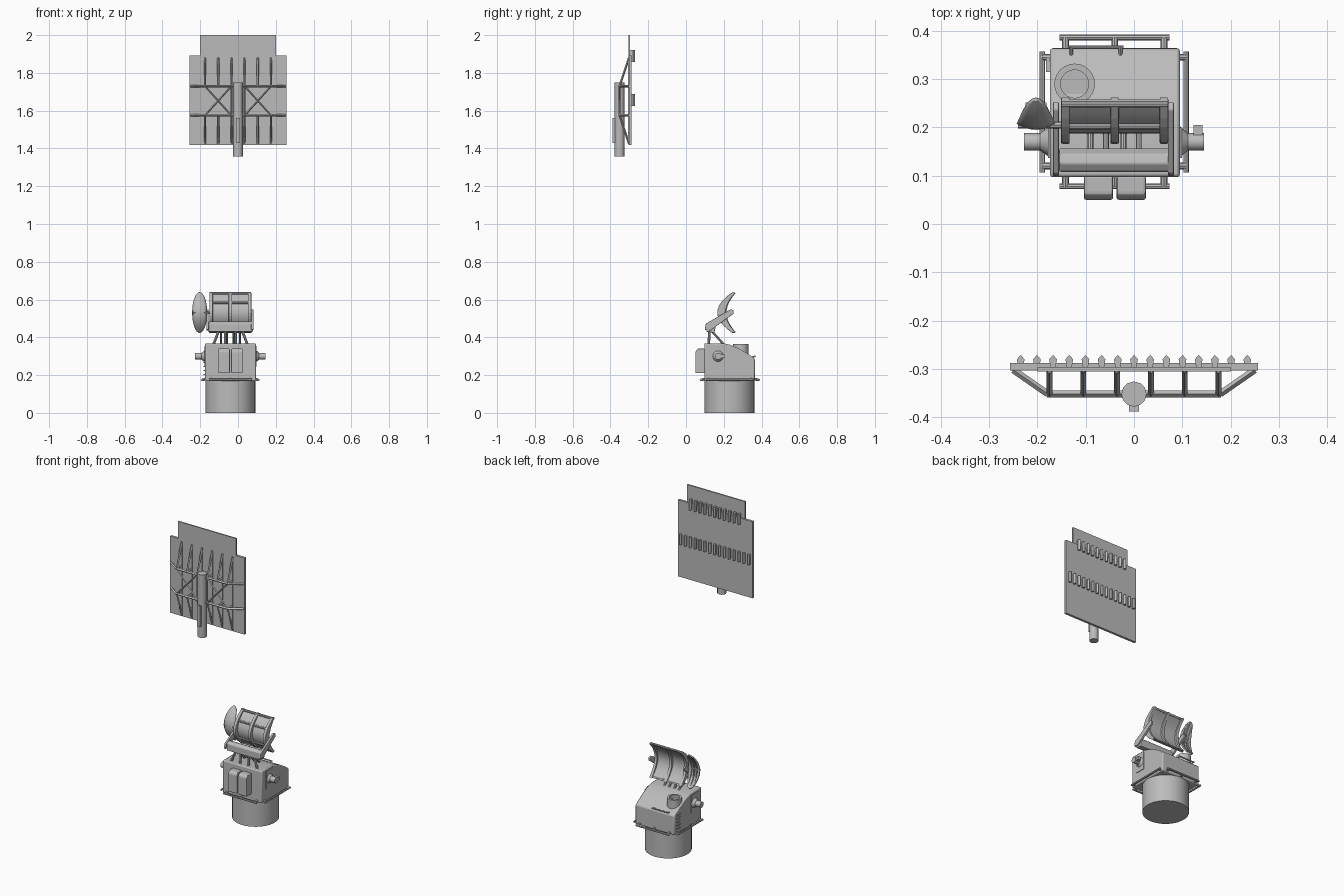
import bpy, bmesh, math
from mathutils import Vector, Matrix

cube = bpy.data.objects.get("Cube")
if cube:
    bpy.data.objects.remove(cube, do_unlink=True)

grey = bpy.data.materials.new("naval_grey")
grey.use_nodes = True
grey.diffuse_color = (0.5, 0.5, 0.5, 1)
grey.node_tree.nodes["Principled BSDF"].inputs["Base Color"].default_value = (0.5, 0.5, 0.5, 1)


def box(bm, x0, x1, y0, y1, z0, z1):
    m = Matrix.Translation(((x0 + x1) / 2, (y0 + y1) / 2, (z0 + z1) / 2))
    bmesh.ops.create_cube(bm, size=1, matrix=m @ Matrix.Diagonal((x1 - x0, y1 - y0, z1 - z0, 1)))


def rod(bm, a, b, r, r2=None, n=8):
    a, b = Vector(a), Vector(b)
    turn = (b - a).to_track_quat('Z', 'Y').to_matrix().to_4x4()
    bmesh.ops.create_cone(bm, cap_ends=True, segments=n, radius1=r, radius2=r if r2 is None else r2,
                          depth=(b - a).length, matrix=Matrix.Translation((a + b) / 2) @ turn)


def prism(bm, outline, lo, hi, axis='X'):
    """Extrude a yz outline along x, or an xy outline along z."""
    place = (lambda p, h: (h, p[0], p[1])) if axis == 'X' else (lambda p, h: (p[0], p[1], h))
    low = [bm.verts.new(place(p, lo)) for p in outline]
    high = [bm.verts.new(place(p, hi)) for p in outline]
    bm.faces.new(low)
    bm.faces.new(high[::-1])
    for i in range(len(low)):
        j = (i + 1) % len(low)
        bm.faces.new((low[i], high[i], high[j], low[j]))


def finish(name, bm, bevel=0, smooth=False):
    bmesh.ops.recalc_face_normals(bm, faces=bm.faces)
    mesh = bpy.data.meshes.new(name)
    bm.to_mesh(mesh)
    bm.free()
    mesh.materials.append(grey)
    ob = bpy.data.objects.new(name, mesh)
    bpy.context.collection.objects.link(ob)
    if bevel:
        mod = ob.modifiers.new("bevel", 'BEVEL')
        mod.width, mod.segments = bevel, 2
    if smooth:
        bpy.ops.object.select_all(action='DESELECT')
        ob.select_set(True)
        bpy.context.view_layer.objects.active = ob
        bpy.ops.object.shade_smooth_by_angle(angle=math.radians(35))
    return ob


# ---- Flat antenna array ----
bm = bmesh.new()
box(bm, -0.257, 0.257, -0.303, -0.288, 1.417, 1.893)
finish("array_panel", bm)
bm = bmesh.new()
box(bm, -0.2, 0.2, -0.305, -0.296, 1.88, 2.0)
finish("array_upper_panel", bm)

# Rows of small dipole bars on the rear of the panel
bm = bmesh.new()
for count, z in ((15, 1.624), (11, 1.857)):
    for i in range(count):
        x = (i - (count - 1) / 2) * 0.0335
        prism(bm, [(x - 0.005, -0.297), (x + 0.005, -0.297), (x + 0.008, -0.28),
                   (x, -0.271), (x - 0.008, -0.28)], z, z + 0.063, 'Z')
finish("dipole_bars", bm)

# Lattice frame carrying the panel
bm = bmesh.new()
front, back, top, low = -0.352, -0.302, 1.73, 1.575
for x in (-0.175, -0.105, -0.035, 0.035, 0.105, 0.175):
    rod(bm, (x, back, 1.88), (x, front, top), 0.006, n=4)
    rod(bm, (x, back, 1.425), (x, front, low), 0.006, n=4)
    box(bm, x - 0.004, x + 0.004, -0.308, -0.3, 1.42, 1.88)
    for z in (low, top):
        rod(bm, (x, back, z), (x, front, z), 0.006, n=4)
for z in (low, top):
    rod(bm, (-0.18, front, z), (0.18, front, z), 0.007, n=4)
    for s in (-1, 1):
        rod(bm, (s * 0.178, front, z), (s * 0.25, back, z), 0.007, n=4)
for s in (-1, 1):
    rod(bm, (s * 0.035, front, low), (s * 0.175, front, top), 0.005, n=4)
    rod(bm, (s * 0.035, front, top), (s * 0.175, front, low), 0.005, n=4)
    rod(bm, (s * 0.035, front, low), (s * 0.035, front, top), 0.005, n=4)
finish("array_frame", bm)

bm = bmesh.new()
rod(bm, (0, -0.352, 1.358), (0, -0.352, 1.75), 0.026, n=12)
finish("mast_pole", bm, smooth=True)
bm = bmesh.new()
box(bm, -0.01, 0.01, -0.388, -0.36, 1.43, 1.56)
finish("mast_box", bm)

# ---- Director base and housing ----
cx, cy = -0.04, 0.23
bm = bmesh.new()
rod(bm, (cx, cy, 0), (cx, cy, 0.18), 0.132, n=40)
finish("base_drum", bm, smooth=True)

bm = bmesh.new()
prism(bm, [(0.097, 0.168), (0.097, 0.368), (0.2, 0.368), (0.235, 0.36), (0.285, 0.338),
           (0.335, 0.308), (0.364, 0.288), (0.364, 0.168)], -0.174, 0.095)
finish("housing", bm, bevel=0.006, smooth=True)

for name, x in (("front_box_right", -0.104), ("front_box_left", -0.036)):
    bm = bmesh.new()
    prism(bm, [(0.1, 0.21), (0.05, 0.21), (0.05, 0.325), (0.062, 0.34), (0.1, 0.34)], x, x + 0.061)
    finish(name, bm, bevel=0.005)

# Hand rails around the foot of the housing
bm = bmesh.new()
for y, inner in ((0.078, 0.11), (0.386, 0.35)):
    rod(bm, (-0.154, y, 0.175), (0.074, y, 0.175), 0.006)
    for x in (-0.142, -0.04, 0.062):
        rod(bm, (x, inner, 0.18), (x, y, 0.175), 0.007)
for x, inner in ((-0.19, -0.165), (0.108, 0.085)):
    rod(bm, (x, 0.107, 0.175), (x, 0.357, 0.175), 0.006)
    for y in (0.12, 0.345):
        rod(bm, (inner, y, 0.18), (x, y, 0.175), 0.007)
finish("foot_rails", bm, smooth=True)

# Sighting arms on both flanks
bm = bmesh.new()
for s, wall, neck, tip in ((-1, -0.172, -0.197, -0.228), (1, 0.093, 0.114, 0.145)):
    rod(bm, (wall, 0.17, 0.3), (neck, 0.17, 0.3), 0.034, 0.016, n=16)
    rod(bm, (neck - s * 0.003, 0.17, 0.3), (tip, 0.17, 0.3), 0.018, n=16)
    box(bm, min(wall, wall + s * 0.006), max(wall, wall + s * 0.006), 0.137, 0.2, 0.245, 0.355)
box(bm, 0.123, 0.142, 0.18, 0.205, 0.29, 0.31)
finish("sighting_arms", bm, smooth=True)

# Open hatch on the roof: wall ring with a sunken floor
bm = bmesh.new()
rod(bm, (-0.123, 0.29, 0.29), (-0.123, 0.29, 0.365), 0.042, n=24)
bm.faces.ensure_lookup_table()
lid = max(bm.faces, key=lambda f: f.calc_center_median().z)
bmesh.ops.inset_individual(bm, faces=[lid], thickness=0.013)
floor = bmesh.ops.extrude_discrete_faces(bm, faces=[lid])["faces"][0]
bmesh.ops.translate(bm, verts=floor.verts, vec=(0, 0, -0.02))
finish("roof_hatch", bm, smooth=True)

# Grab bar and ladder
bm = bmesh.new()
rod(bm, (-0.135, 0.366, 0.3), (-0.022, 0.366, 0.3), 0.004)
for x in (-0.13, -0.028):
    rod(bm, (x, 0.35, 0.295), (x, 0.366, 0.3), 0.004)
for i in range(5):
    z = 0.2 + i * 0.021
    box(bm, -0.182, -0.17, 0.315, 0.345, z, z + 0.006)
finish("grab_bar_and_ladder", bm)

# ---- Tracking antenna ----
bm = bmesh.new()
for s in (-1, 1):
    rod(bm, (cx + s * 0.09, 0.12, 0.362), (cx + s * 0.06, 0.125, 0.44), 0.007)
    rod(bm, (cx + s * 0.028, 0.12, 0.362), (cx + s * 0.028, 0.125, 0.44), 0.007)
    rod(bm, (cx + s * 0.05, 0.2, 0.362), (cx + s * 0.05, 0.135, 0.435), 0.006)
    rod(bm, (cx + s * 0.018, 0.2, 0.362), (cx + s * 0.018, 0.135, 0.435), 0.006)
finish("antenna_struts", bm, smooth=True)

bm = bmesh.new()
prism(bm, [(0.108, 0.43), (0.108, 0.472), (0.125, 0.484), (0.145, 0.478), (0.157, 0.455),
           (0.15, 0.424)], -0.155, 0.076)
finish("antenna_crossbeam", bm, bevel=0.004)

bm = bmesh.new()
for x in (-0.168, 0.07):
    prism(bm, [(0.099, 0.44), (0.105, 0.472), (0.237, 0.549), (0.252, 0.543), (0.252, 0.525),
               (0.13, 0.437)], x, x + 0.013)
finish("antenna_arms", bm, bevel=0.003)


def bowl(t, offset):
    return (0.192 + 0.063 * t * t + offset * (1 - 0.5 * t * t), 0.531 + 0.105 * t)


steps = [i / 6 - 1 for i in range(13)]


def bowl_outline(rear, fore):
    return [bowl(t, rear) for t in steps] + [bowl(t, fore) for t in reversed(steps)]


# Trough reflector, ribbed, opening to the rear
bm = bmesh.new()
prism(bm, bowl_outline(-0.005, 0.006), -0.15, 0.07)
finish("trough_reflector", bm, smooth=True)
bm = bmesh.new()
for x in (-0.142, -0.04, 0.062):
    prism(bm, bowl_outline(-0.026, 0.018), x - 0.009, x + 0.009)
finish("reflector_ribs", bm, bevel=0.003)
bm = bmesh.new()
for t in (-0.97, -0.5, 0.5, 0.97):
    y, z = bowl(t, -0.006)
    rod(bm, (-0.15, y, z), (0.07, y, z), 0.007)
rod(bm, (-0.24, 0.205, 0.531), (-0.14, 0.205, 0.531), 0.007)
finish("reflector_rods", bm, smooth=True)

# Narrow oval dish beside the trough
bm = bmesh.new()
bmesh.ops.create_grid(bm, x_segments=6, y_segments=16, size=1)
for v in bm.verts:
    u, w = v.co.x, v.co.y
    angle = w * math.pi / 2
    t = math.sin(angle)
    half = 0.038 * max(math.cos(angle), 0.03)
    v.co = (-0.203 + u * half, 0.199 + 0.06 * t * t + 0.012 * (u * math.cos(angle)) ** 2, 0.531 + 0.105 * t)
dish = finish("oval_dish", bm, smooth=True)
shell = dish.modifiers.new("thickness", 'SOLIDIFY')
shell.thickness, shell.offset = 0.008, 0
bm = bmesh.new()
for x in (-0.222, -0.203, -0.184):
    prism(bm, [bowl(t * 0.85, 0.008) for t in steps] + [bowl(t * 0.85, 0.022) for t in reversed(steps)],
          x - 0.003, x + 0.003)
finish("dish_ribs", bm)
